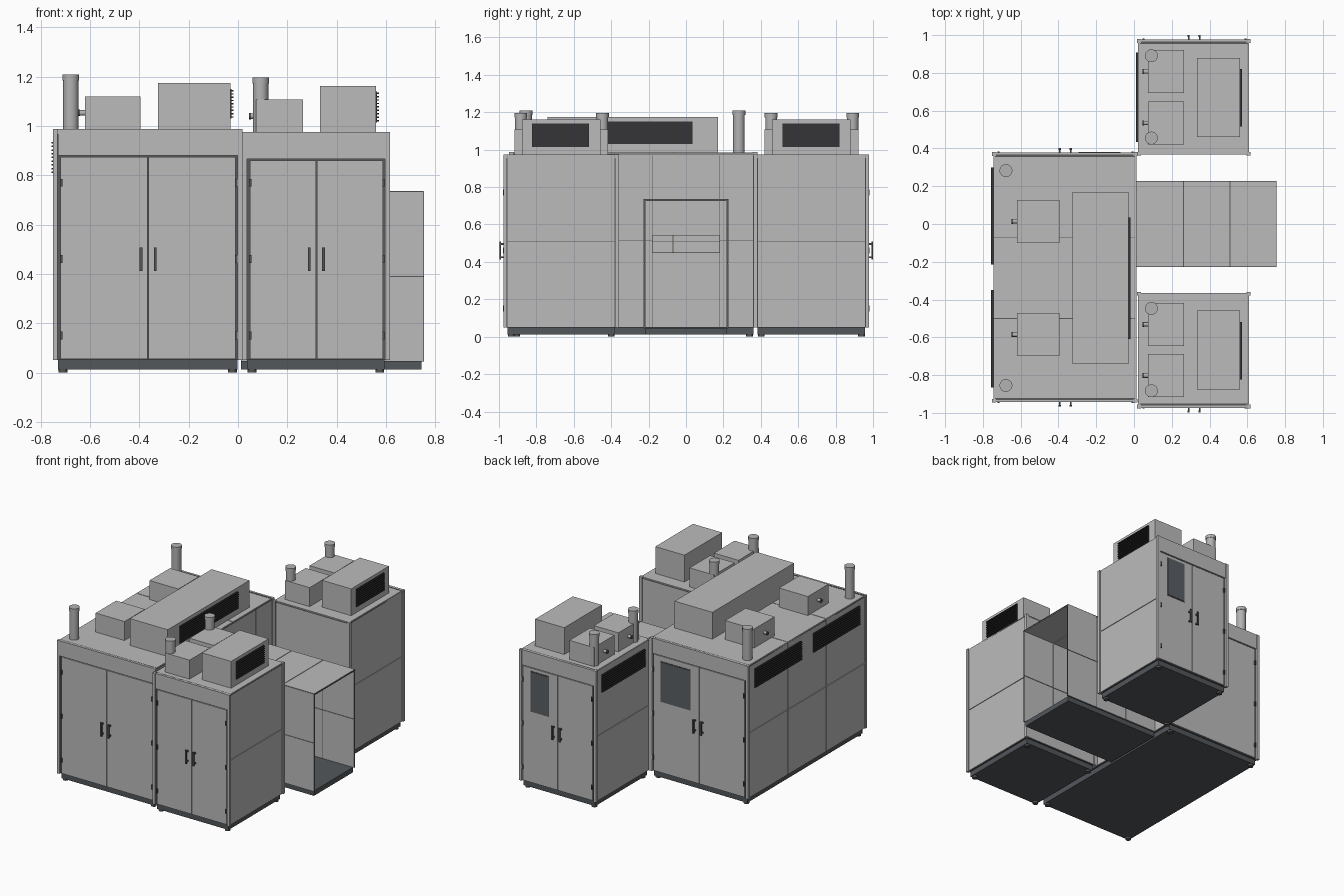
import bpy
import bmesh
from mathutils import Matrix, Vector

cube = bpy.data.objects.get("Cube")
if cube:
    bpy.data.objects.remove(cube, do_unlink=True)


def material(name, r, g, b):
    m = bpy.data.materials.new(name)
    m.use_nodes = True
    m.diffuse_color = (r, g, b, 1)
    m.node_tree.nodes["Principled BSDF"].inputs["Base Color"].default_value = (r, g, b, 1)
    return m


PANEL = material("panel grey", .5, .5, .5)
PIPE = material("duct grey", .45, .45, .45)
BASE = material("base dark grey", .085, .095, .105)
GLASS = material("window slate", .1, .115, .13)
SEAM = material("seam grey", .1, .1, .1)
LOUVRE = material("louvre black", .035, .036, .038)
HANDLE = material("handle dark grey", .09, .09, .095)


def boxes(name, parts):
    """One object from (material, x0, x1, y0, y1, z0, z1) boxes."""
    bm = bmesh.new()
    mats = []
    for mat, *b in parts:
        if mat not in mats:
            mats.append(mat)
        lo, hi = Vector(b[0::2]), Vector(b[1::2])
        m = Matrix.Translation((lo + hi) / 2) @ Matrix.Diagonal((*(hi - lo), 1))
        for v in bmesh.ops.create_cube(bm, size=1, matrix=m)["verts"]:
            for f in v.link_faces:
                f.material_index = mats.index(mat)
    me = bpy.data.meshes.new(name)
    bm.to_mesh(me)
    bm.free()
    for mat in mats:
        me.materials.append(mat)
    ob = bpy.data.objects.new(name, me)
    bpy.context.collection.objects.link(ob)
    return ob


def cylinder(name, mat, centre, r, depth, along_x=False):
    rot = (0, 1.5708, 0) if along_x else (0, 0, 0)
    bpy.ops.mesh.primitive_cylinder_add(vertices=24, radius=r, depth=depth,
                                        location=centre, rotation=rot)
    ob = bpy.context.object
    ob.name = name
    ob.data.materials.append(mat)
    bpy.ops.object.shade_smooth_by_angle()
    return ob


def cells(splits):
    return list(zip(splits, splits[1:]))


def panels(name, axis, a0, a1, us, vs, skip=()):
    """Thin wall across an axis, split into panels with dark recessed seams."""
    parts, g = [], .002
    t = (a1 - a0) * .3
    for i, (u0, u1) in enumerate(cells(us)):
        for j, (v0, v1) in enumerate(cells(vs)):
            if (i, j) in skip:
                continue
            for mat, a, k in ((PANEL, (a0, a1), g), (SEAM, (a0 + t, a1 - t), 0)):
                b = [(u0 + k, u1 - k), (v0 + k, v1 - k)]
                b.insert(axis, a)
                parts.append((mat, *b[0], *b[1], *b[2]))
    return boxes(name, parts)


def louvre(name, x, side, y0, y1, z0, z1, n=9):
    """Dark grille on an x face, with protruding slats."""
    def out(mat, d, *rest):
        return (mat, *sorted((x, x + side * d)), *rest)
    parts = [out(LOUVRE, .004, y0, y1, z0, z1)]
    step = (z1 - z0) / n
    for i in range(n):
        z = z0 + step * (i + .5)
        parts.append(out(LOUVRE, .012, y0, y1, z - step * .2, z + step * .2))
    boxes(name, parts)


def door_end(name, x0, x1, y, s, top, header, window):
    """Double doors on a y face looking towards s."""
    mid = (x0 + x1) / 2

    def slab(mat, xa, xb, d0, d1, za, zb):
        return (mat, xa, xb, *sorted((y + s * d0, y + s * d1)), za, zb)
    parts = [slab(SEAM, x0, x1, -.02, -.008, .05, top),
             slab(PANEL, x0 + .005, x1 - .005, -.015, .003, header + .003, top)]
    fittings = []
    for e, edge in ((1, x0 + .016), (-1, x1 - .016)):
        a, b = sorted((edge, mid - e * .002))
        parts.append(slab(PANEL, a, b, -.015, 0, .055, header - .003))
        # handle with two standoffs
        hx = mid - e * .029
        fittings.append(slab(HANDLE, hx - .006, hx + .006, .018, .027, .412, .508))
        for z in (.425, .495):
            fittings.append(slab(HANDLE, hx - .004, hx + .004, 0, .02, z - .005, z + .005))
        for z in (.15, .46, .77):
            fittings.append(slab(HANDLE, edge - .003, edge + .007, 0, .008, z - .016, z + .016))
    boxes(name + "_doors", parts)
    boxes(name + "_handles_and_hinges", fittings)
    if window:
        c, h = (mid + x1) / 2 - .003, (x1 - x0) * .15
        w = h if x1 < .1 else h * .78
        boxes(name + "_window", [slab(SEAM, c - w - .005, c + w + .005, 0, .003, .555, .84),
                                 slab(GLASS, c - w, c + w, 0, .005, .56, .835)])


def frame(name, x0, x1, y0, y1, top):
    """Corner posts, dark base and feet."""
    r = .01
    boxes(name + "_posts", [(PANEL, x - r, x + r, y - r, y + r, .05, top)
                            for x in (x0 + .004, x1 - .004) for y in (y0 + .004, y1 - .004)])
    boxes(name + "_base", [(BASE, x0 + .015, x1 - .015, y0 + .015, y1 - .015, .013, .05)])
    for x in (x0 + .035, x1 - .035):
        for y in (y0 + .035, y1 - .035):
            cylinder(name + "_foot", HANDLE, (x, y, .008), .018, .016)


def chimney(name, x, y, z0, z1):
    cylinder(name, PIPE, (x, y, (z0 + z1) / 2), .031, z1 - z0)
    cylinder(name + "_cap", PIPE, (x, y, z1 - .012), .034, .024)


def fan_box(name, x0, x1, y0, y1, z0, z1):
    """Roof box with a short pipe on its -x face."""
    boxes(name, [(PANEL, x0, x1, y0, y1, z0, z1)])
    c = (x0 - .012, (y0 + y1) / 2, (z0 + z1) / 2 + .004)
    cylinder(name + "_pipe", PIPE, c, .011, .03, True)
    cylinder(name + "_pipe_end", HANDLE, (x0 - .024, c[1], c[2]), .013, .008, True)


# Main booth
X0, X1, Y0, Y1, TOP = -.745, .012, -.94, .375, .988
frame("main", X0, X1, Y0, Y1, TOP)
for label, y, s in (("main_front", Y0, -1), ("main_back", Y1, 1)):
    door_end(label, X0 + .01, X1 - .006, y, s, TOP, .878, s > 0)
panels("main_outer_wall", 0, X0, X0 + .02, [Y0 + .014, -.5, -.07, Y1 - .014], [.05, .51, TOP - .003])
panels("main_roof", 2, TOP - .02, TOP - .002, [X0, X1], [Y0, -.5, -.07, Y1])
panels("main_inner_wall_sides", 0, X1 - .02, X1, [Y0 + .014, -.36, -.18], [.05, .515, TOP - .003])
panels("main_inner_wall_end", 0, X1 - .02, X1, [.18, Y1 - .014], [.05, .515, TOP - .003])
panels("main_inner_wall_slot", 0, X1 - .02, X1, [-.18, .18], [.05, .45, .54, TOP - .003], skip={(0, 1)})
for y0 in (-.865, -.215):
    louvre("main_side_vent", X0, -1, y0, y0 + .515, .805, .94)

# Main booth roof units
boxes("main_air_unit", [(PANEL, -.325, -.03, -.74, .17, TOP - .01, 1.175)])
louvre("main_air_unit_grille", -.03, 1, -.61, .035, 1.03, 1.15)
for y in (-.7, -.1):
    fan_box("main_fan_box", -.62, -.395, y, y + .228, TOP - .01, 1.12)
for y in (-.855, .283):
    chimney("main_chimney", -.678, y, TOP - .01, 1.208)

# Two side booths
for label, y0, s in (("front_side", -.97, -1), ("back_side", .368, 1)):
    x0, x1, y1, top = .022, .61, y0 + .605, .975
    frame(label, x0, x1, y0, y1, top)
    door, plain = (y0, y1) if s < 0 else (y1, y0)
    door_end(label, x0 + .01, x1 - .006, door, s, top, .864, s > 0)
    zs = [.05, .51, top - .003]
    panels(label + "_plain_end", 1, *sorted((plain, plain - s * -.02)), [x0 + .014, x1 - .014], zs)
    for x in (x0, x1 - .02):
        panels(label + "_wall", 0, x, x + .02, [y0 + .014, y1 - .014], zs)
    panels(label + "_roof", 2, top - .02, top - .002, [x0, x1], [y0, y1])
    if s > 0:
        louvre(label + "_vent", x0, -1, y0 + .065, y0 + .54, .8, .925)
    # roof units
    boxes(label + "_air_unit", [(PANEL, .333, .56, y0 + .093, y0 + .512, top - .01, 1.162)])
    louvre(label + "_air_unit_grille", .56, 1, y0 + .147, y0 + .452, 1.015, 1.14)
    for d in (.053, .325):
        fan_box(label + "_fan_box", .073, .264, y0 + d, y0 + d + .228, top - .01, 1.107)
    for d in (.087, .523):
        chimney(label + "_chimney", .092, y0 + d, top - .01, 1.197)

# Open-ended tunnel
xs = [X1, .262, .508, .755]
for y in (-.228, .216):
    panels("tunnel_wall", 1, y, y + .012, xs, [.045, .39, .735])
panels("tunnel_roof", 2, .725, .737, xs, [-.228, .228])
boxes("tunnel_floor", [(BASE, X1, .745, -.218, .218, .012, .047)])
